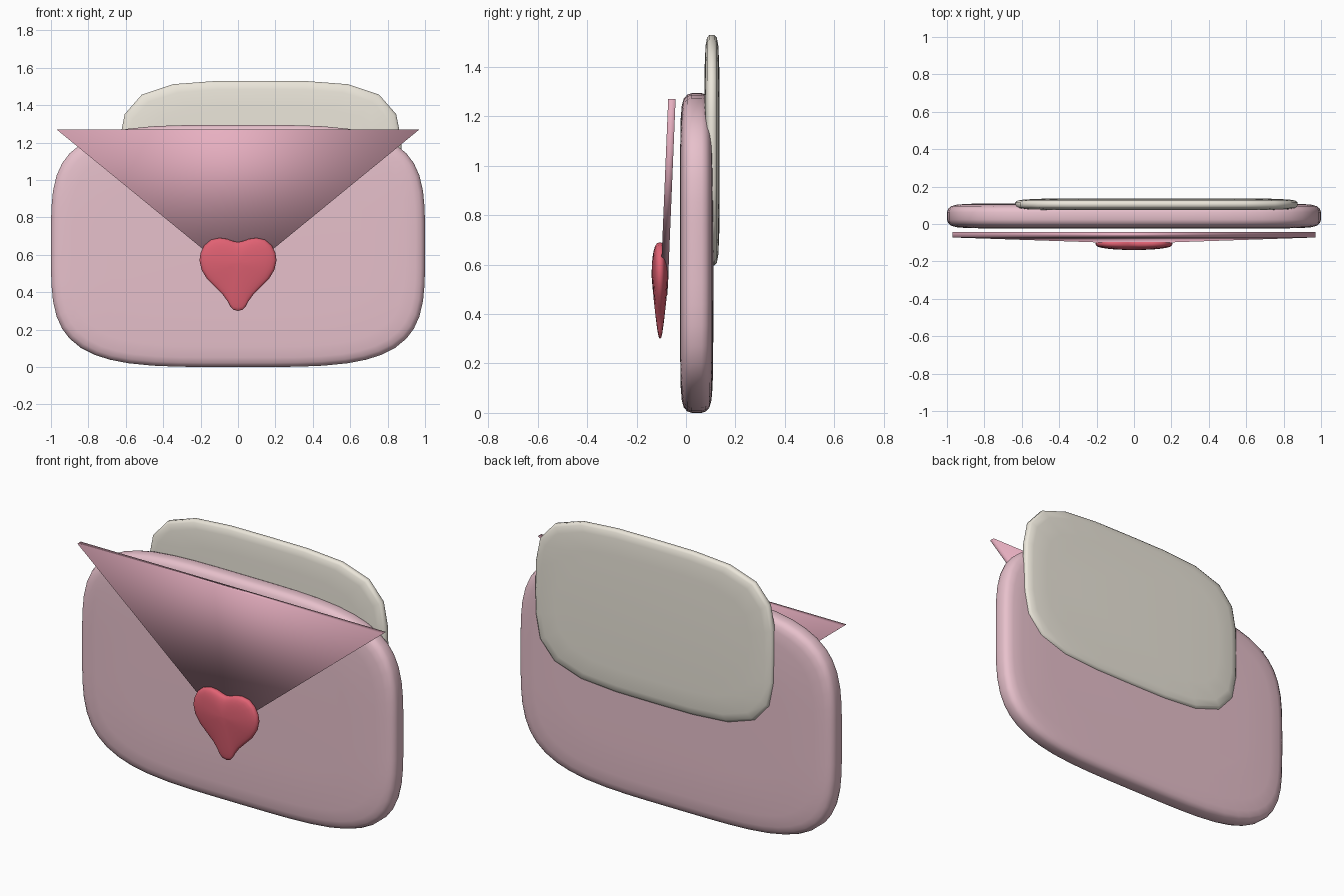
import bpy, math

if "Cube" in bpy.data.objects:
    bpy.data.objects.remove(bpy.data.objects["Cube"])


def material(name, rgb):
    m = bpy.data.materials.new(name)
    m.diffuse_color = (*rgb, 1)
    m.use_nodes = True
    m.node_tree.nodes["Principled BSDF"].inputs["Base Color"].default_value = m.diffuse_color
    return m


def make(name, verts, faces, mat):
    me = bpy.data.meshes.new(name)
    me.from_pydata(verts, [], faces)
    me.materials.append(mat)
    me.shade_smooth()
    ob = bpy.data.objects.new(name, me)
    bpy.context.collection.objects.link(ob)
    return ob


def loft(name, rings, mat):
    """Skin closed rings (front to back), capped at both ends."""
    n = len(rings[0])
    verts = [v for r in rings for v in r]
    faces = [tuple(range(n)), tuple(reversed(range(len(verts) - n, len(verts))))]
    for k in range(len(rings) - 1):
        for i in range(n):
            a, b = k * n + i, k * n + (i + 1) % n
            faces.append((a, a + n, b + n, b))
    return make(name, verts, faces, mat)


def pillow(name, centre, half, profile, quarter, mat):
    """Squircle slab with rounded rim; profile = (inset, half thickness)."""
    angles = [math.radians(q * 90 + d) for q in range(4) for d in quarter]

    def root(v):
        return math.copysign(abs(v) ** 0.5, v)
    rim = [(d, -t) for d, t in reversed(profile)] + profile
    rings = [[(centre[0] + (half[0] - d) * root(math.cos(a)), centre[1] + y,
               centre[2] + (half[1] - d) * root(math.sin(a))) for a in angles]
             for d, y in rim]
    return loft(name, rings, mat)


pink = material("pink", (0.80, 0.53, 0.60))
flap_pink = material("flap_pink", (0.80, 0.43, 0.53))
cream = material("cream", (0.83, 0.79, 0.70))
red = material("red", (0.75, 0.12, 0.17))

# Envelope body
pillow("envelope_body", (0, 0.043, 0.647), (1.0, 0.647),
       [(0, 0.02), (0.006, 0.038), (0.022, 0.052), (0.05, 0.06),
        (0.11, 0.065), (0.3, 0.0675)],
       [0, 2, 6, 12, 20, 28, 36, 45, 54, 62, 70, 78, 84, 88], pink)

# Letter sticking out behind
pillow("letter", (0.12, 0.105, 1.063), (0.755, 0.467),
       [(0, 0.01), (0.012, 0.02), (0.045, 0.026), (0.14, 0.03)],
       [0, 6, 22.5, 45, 67.5, 84], cream)

# Triangular flap, leaning forward to its tip
outline = [(-0.97, -0.042, 1.27), (0, -0.075, 0.477), (0.97, -0.042, 1.27)]
front = [(x, y - 0.03, z) for x, y, z in outline]
make("flap", front + outline,
     [(0, 1, 2), (5, 4, 3), (0, 3, 4, 1), (1, 4, 5, 2), (2, 5, 3, 0)], flap_pink)

# Heart seal: right half outline mirrored, domed on both faces
half = [(0, 0.667), (0.03, 0.674), (0.06, 0.685), (0.1, 0.69), (0.145, 0.68),
        (0.18, 0.65), (0.2, 0.61), (0.206, 0.57), (0.195, 0.52), (0.165, 0.47),
        (0.12, 0.425), (0.08, 0.385), (0.055, 0.35), (0.042, 0.325),
        (0.025, 0.306), (0, 0.3)]
shape = half[::-1] + [(-x, z) for x, z in half[1:-1]]
rings = []
for k in range(17):
    phi = math.radians(3 + 174 * k / 16)
    s, c = math.sin(phi), math.cos(phi)
    ring = []
    for x, z in shape:
        zz = 0.56 + (z - 0.56) * s
        taper = 0.45 + 0.55 * min(1, max(0, (zz - 0.3) / 0.25))
        y = -0.105 - math.copysign(abs(c) ** 0.7, c) * 0.034 * taper
        ring.append((x * s, y, zz))
    rings.append(ring)
loft("heart_seal", rings, red)
